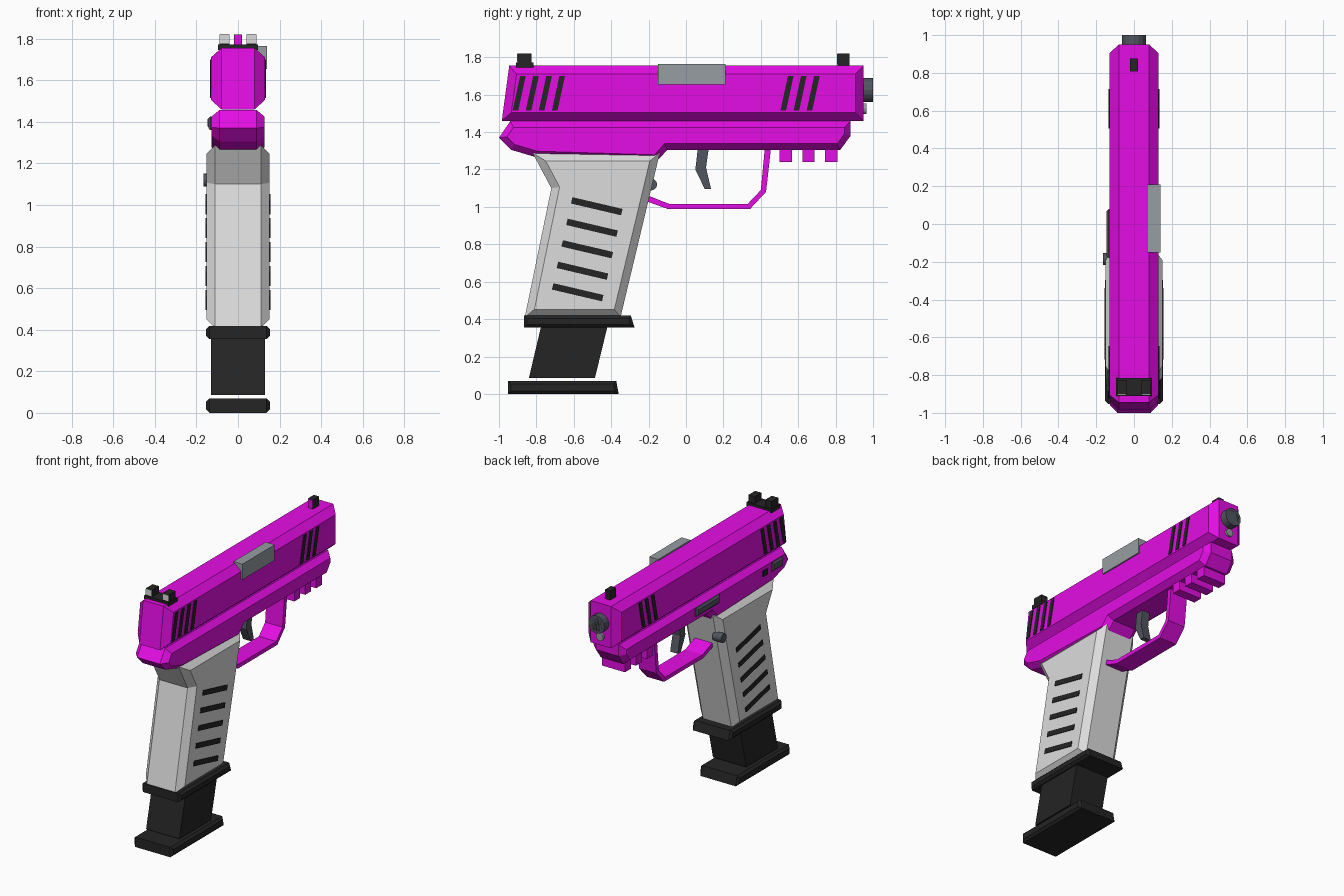
import bpy, bmesh, math
from mathutils import Vector, Matrix

if "Cube" in bpy.data.objects:
    bpy.data.objects.remove(bpy.data.objects["Cube"])


def material(name, rgb):
    m = bpy.data.materials.new(name)
    m.diffuse_color = (*rgb, 1)
    m.use_nodes = True
    m.node_tree.nodes["Principled BSDF"].inputs["Base Color"].default_value = m.diffuse_color
    return m


MAGENTA = material("magenta", (0.78, 0.004, 0.78))
GREY = material("light grey", (0.72, 0.72, 0.72))
BLACK = material("black", (0.018, 0.018, 0.018))
STEEL = material("dark steel", (0.085, 0.09, 0.115))
SILVER = material("silver", (0.31, 0.34, 0.36))


def finish(name, bm, mat, mirror=False):
    bmesh.ops.recalc_face_normals(bm, faces=bm.faces)
    me = bpy.data.meshes.new(name)
    bm.to_mesh(me)
    bm.free()
    me.materials.append(mat)
    ob = bpy.data.objects.new(name, me)
    bpy.context.collection.objects.link(ob)
    if mirror:
        ob.modifiers.new("mirror", 'MIRROR')
    return ob


def inset_outline(pts, d):
    """Mitred inward offset of a closed (y, z) outline."""
    p = [Vector(q) for q in pts]
    n = len(p)
    area = sum(p[i - 1].x * p[i].y - p[i].x * p[i - 1].y for i in range(n))
    s = 1 if area > 0 else -1
    out = []
    for i in range(n):
        a = (p[i] - p[i - 1]).normalized()
        b = (p[(i + 1) % n] - p[i]).normalized()
        na, nb = Vector((-a.y, a.x)) * s, Vector((-b.y, b.x)) * s
        out.append(p[i] + (na + nb) * (d / (1 + na.dot(nb))))
    return out


def slab(name, pts, x0, x1, mat, c=0, inset=None, mirror=False):
    """Side outline (y, z) extruded from x0 to x1, rims chamfered by c."""
    bm = bmesh.new()
    small = inset_outline(pts, c if inset is None else inset) if c else pts
    layers = [(x0, pts), (x1, pts)]
    if c:
        layers = [(x0, small), (x0 + c, pts), (x1 - c, pts), (x1, small)]
    rings = [[bm.verts.new((x, q[0], q[1])) for q in o] for x, o in layers]
    for r, t in zip(rings, rings[1:]):
        for i in range(len(r)):
            bm.faces.new((r[i - 1], r[i], t[i], t[i - 1]))
    bm.faces.new(rings[0])
    bm.faces.new(rings[-1])
    return finish(name, bm, mat, mirror)


def box(name, x, y, z, mat, c=0, mirror=False):
    pts = [(y[0], z[0]), (y[1], z[0]), (y[1], z[1]), (y[0], z[1])]
    return slab(name, pts, x[0], x[1], mat, c, mirror=mirror)


def cylinder(name, center, r, depth, axis, mat, n=16):
    bm = bmesh.new()
    rot = Matrix.Rotation(math.pi / 2, 4, 'X' if axis == 'Y' else 'Y')
    bmesh.ops.create_cone(bm, cap_ends=True, segments=n, radius1=r, radius2=r,
                          depth=depth, matrix=Matrix.Translation(center) @ rot)
    return finish(name, bm, mat)


# Slide and frame
slab("slide", [(-0.985, 1.46), (0.95, 1.46), (0.95, 1.755), (-0.945, 1.755)],
     -0.13, 0.13, MAGENTA, 0.05, 0.045)
slab("frame", [(-0.94, 1.458), (-1.0, 1.37), (-0.935, 1.305), (-0.80, 1.265),
               (-0.155, 1.245), (-0.10, 1.305), (0.825, 1.305), (0.88, 1.38),
               (0.88, 1.458)], -0.128, 0.128, MAGENTA, 0.04, 0.033)
for i in range(3):
    y = 0.50 + 0.122 * i
    box("rail_tooth", (-0.09, 0.09), (y, y + 0.066), (1.24, 1.32), MAGENTA)

# Slide grip serrations, both sides
for y in (-0.872, -0.802, -0.732, -0.662, 0.56, 0.63, 0.70):
    slab("slide_serration", [(y - 0.015, 1.70), (y + 0.015, 1.70),
                             (y - 0.025, 1.515), (y - 0.055, 1.515)],
         0.126, 0.135, BLACK, mirror=True)

# Grip with slanted grooves
slab("grip", [(-0.82, 1.288), (-0.72, 1.10), (-0.862, 0.41), (-0.35, 0.41),
              (-0.14, 1.288)], -0.152, 0.152, GREY, 0.042)
for i in range(5):
    y, z = -0.477 - 0.0255 * i, 1.005 - 0.115 * i
    slab("grip_groove", [(y - 0.13, z + 0.047), (y + 0.138, z - 0.016),
                         (y + 0.13, z - 0.050), (y - 0.138, z + 0.013)],
         0.149, 0.157, BLACK, mirror=True)

# Magazine well, magazine and base plate
slab("magazine_well", [(-0.865, 0.355), (-0.275, 0.355), (-0.295, 0.418),
                       (-0.865, 0.418)], -0.153, 0.153, BLACK, 0.016)
slab("magazine", [(-0.775, 0.36), (-0.84, 0.085), (-0.487, 0.085),
                  (-0.42, 0.36)], -0.13, 0.13, BLACK)
slab("magazine_base", [(-0.952, 0.0), (-0.36, 0.0), (-0.373, 0.07),
                       (-0.952, 0.07)], -0.153, 0.153, BLACK, 0.016)

# Trigger guard and trigger
slab("trigger_guard", [(-0.24, 1.04), (-0.095, 0.988), (0.342, 0.988),
                       (0.428, 1.08), (0.455, 1.32), (0.422, 1.32),
                       (0.40, 1.09), (0.33, 1.016), (-0.09, 1.016),
                       (-0.24, 1.075)], -0.068, 0.068, MAGENTA)
slab("trigger", [(0.064, 1.32), (0.123, 1.32), (0.107, 1.21), (0.134, 1.096),
                 (0.10, 1.096), (0.05, 1.20)], -0.03, 0.03, STEEL)

# Barrel, bore and guide rod
cylinder("barrel", (0, 0.95, 1.625), 0.063, 0.1, 'Y', STEEL)
cylinder("barrel_bore", (0, 0.998, 1.625), 0.048, 0.004, 'Y', BLACK)
cylinder("guide_rod", (0, 0.93, 1.525), 0.028, 0.07, 'Y', SILVER, 12)

# Ejection port cover, right side
box("ejection_port", (0.07, 0.14), (-0.15, 0.21), (1.655, 1.765), SILVER)

# Sights with coloured rear faces
box("rear_sight_base", (-0.096, 0.096), (-0.91, -0.815), (1.745, 1.772), BLACK)
box("rear_sight_post", (0.04, 0.09), (-0.90, -0.825), (1.77, 1.82), BLACK,
    mirror=True)
box("rear_sight_mark", (0.042, 0.088), (-0.904, -0.90), (1.776, 1.818), GREY,
    mirror=True)
box("front_sight", (-0.02, 0.02), (0.81, 0.875), (1.75, 1.82), BLACK)
box("front_sight_mark", (-0.018, 0.018), (0.806, 0.81), (1.76, 1.818), MAGENTA)

# Left side controls
box("slide_stop", (-0.146, -0.11), (-0.18, 0.08), (1.365, 1.425), STEEL, 0.012)
box("safety_lever", (-0.142, -0.11), (-0.89, -0.77), (1.36, 1.42), STEEL, 0.01)
box("frame_pin", (-0.136, -0.11), (-0.72, -0.67), (1.36, 1.40), BLACK)
cylinder("magazine_release", (-0.13, -0.186, 1.12), 0.032, 0.07, 'X', STEEL, 12)
